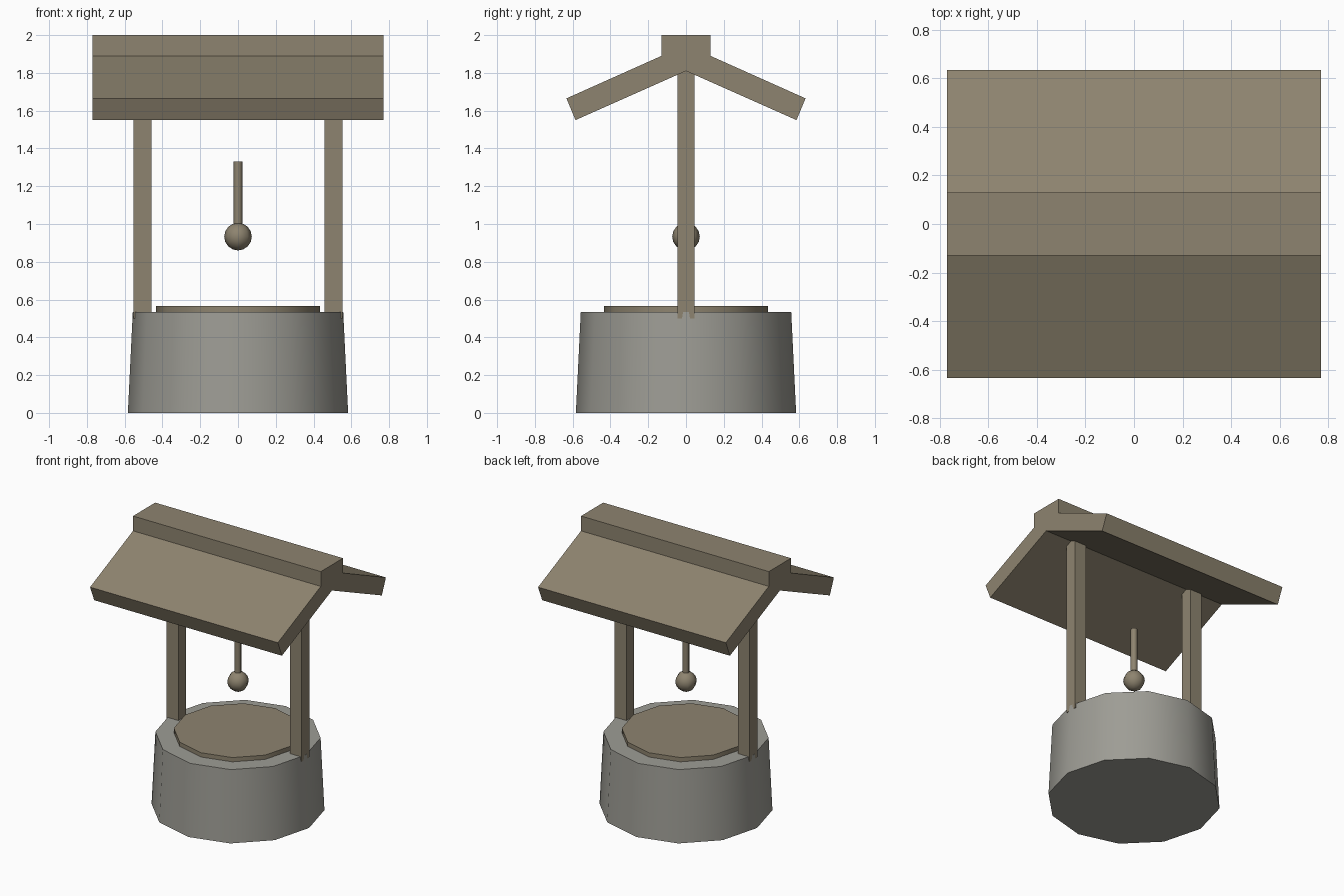
import bpy, bmesh, math
from mathutils import Matrix

cube = bpy.data.objects.get("Cube")
if cube:
    bpy.data.objects.remove(cube, do_unlink=True)


def material(name, rgb):
    m = bpy.data.materials.new(name)
    m.use_nodes = True
    m.diffuse_color = (*rgb, 1)
    m.node_tree.nodes["Principled BSDF"].inputs["Base Color"].default_value = (*rgb, 1)
    return m


WOOD = material("weathered wood", (0.27, 0.23, 0.16))
STONE = material("grey stone", (0.34, 0.335, 0.30))


def finish(bm, name, mat, smooth_angle=None):
    bmesh.ops.recalc_face_normals(bm, faces=bm.faces)
    mesh = bpy.data.meshes.new(name)
    bm.to_mesh(mesh)
    bm.free()
    mesh.materials.append(mat)
    ob = bpy.data.objects.new(name, mesh)
    bpy.context.collection.objects.link(ob)
    if smooth_angle:
        bpy.ops.object.select_all(action='DESELECT')
        ob.select_set(True)
        bpy.context.view_layer.objects.active = ob
        bpy.ops.object.shade_smooth_by_angle(angle=math.radians(smooth_angle))
    return ob


def drum(name, mat, sides, r_low, r_high, z_low, z_high):
    bm = bmesh.new()
    bmesh.ops.create_cone(bm, cap_ends=True, segments=sides, radius1=r_low, radius2=r_high,
                          depth=z_high - z_low,
                          matrix=Matrix.Translation((0, 0, (z_low + z_high) / 2)))
    return finish(bm, name, mat, 50)


# Stone wall, wooden lid and hanging rope
drum("well_wall", STONE, 12, 0.583, 0.557, 0, 0.535)
drum("well_lid", WOOD, 12, 0.433, 0.433, 0.5, 0.567)
drum("rope", WOOD, 8, 0.023, 0.023, 0.95, 1.33)

# Weight at the end of the rope
bm = bmesh.new()
bmesh.ops.create_uvsphere(bm, u_segments=8, v_segments=8, radius=0.073,
                          matrix=Matrix.Translation((0, 0, 0.933)))
finish(bm, "rope_weight", WOOD, 60)

# Posts, reaching into the roof
for side, label in ((1, "left"), (-1, "right")):
    bm = bmesh.new()
    low, high = 0.5, 1.83
    bmesh.ops.create_cube(bm, size=1, matrix=Matrix.Translation((side * 0.505, 0, (low + high) / 2))
                          @ Matrix.Diagonal((0.096, 0.09, high - low, 1)))
    finish(bm, label + "_post", WOOD)

# Pitched roof with ridge cap: half profile mirrored, then extruded along x
half = [(0.585, 1.55), (0.633, 1.665), (0.13, 1.89), (0.13, 2.0)]
profile = [(0, 1.81)] + half + [(-y, z) for y, z in reversed(half)]
bm = bmesh.new()
end = bm.faces.new([bm.verts.new((-0.77, y, z)) for y, z in profile])
moved = bmesh.ops.extrude_face_region(bm, geom=[end], use_keep_orig=True)["geom"]
bmesh.ops.translate(bm, vec=(1.54, 0, 0), verts=[v for v in moved if isinstance(v, bmesh.types.BMVert)])
finish(bm, "roof", WOOD)
